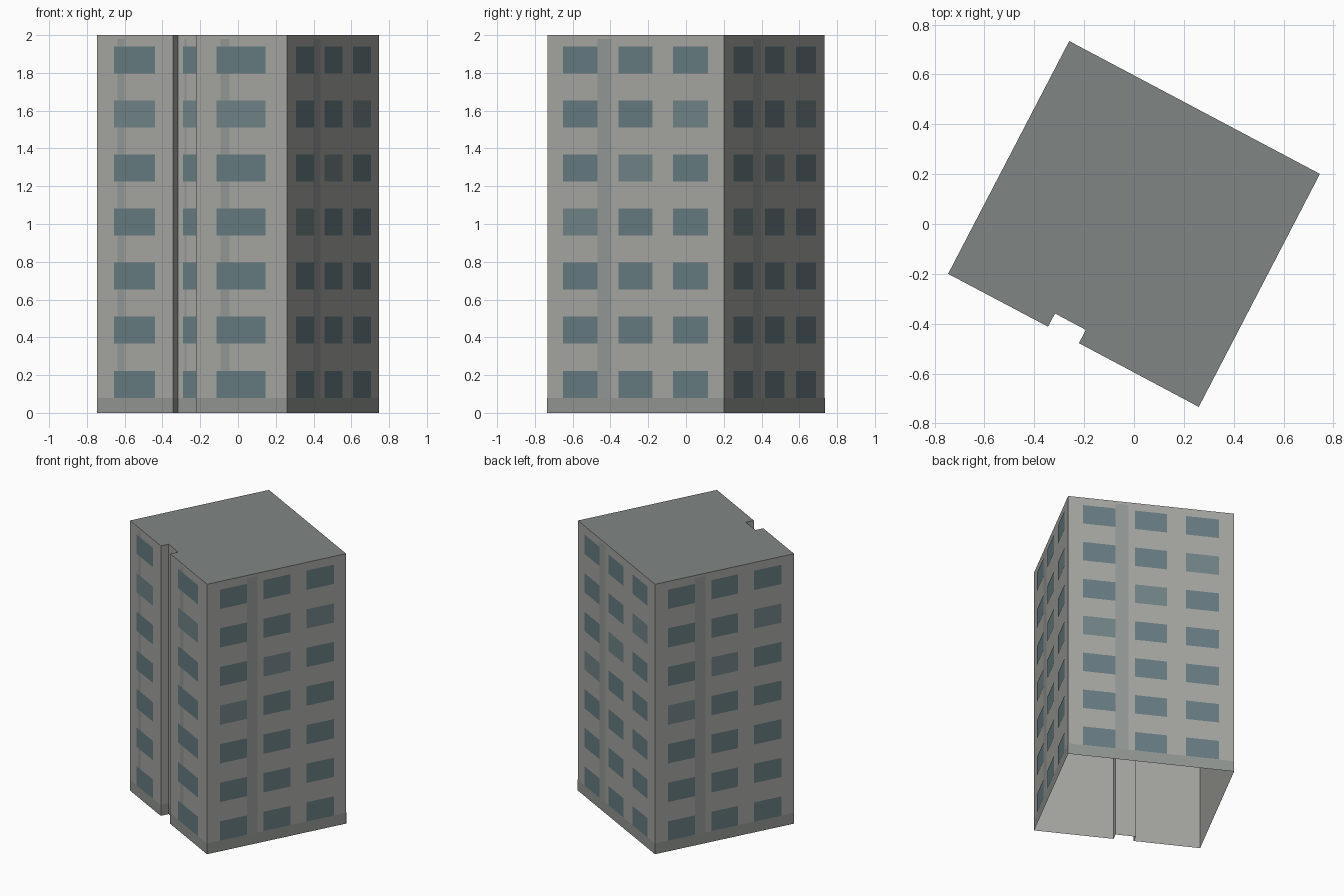
import bpy
import bmesh
from mathutils import Vector

if "Cube" in bpy.data.objects:
    bpy.data.objects.remove(bpy.data.objects["Cube"])

H = 2.0
PLINTH = 0.08
FLOORS = 7
PITCH, WIN_H = 0.2862, 0.143

# Footprint, counter-clockwise from the left corner, with the entrance slot in front
PLAN = [Vector((x, y, 0)) for x, y in [
    (-0.746, -0.200), (-0.345, -0.412), (-0.317, -0.359), (-0.193, -0.425),
    (-0.221, -0.478), (0.260, -0.734), (0.746, 0.201), (-0.260, 0.734)]]

# Facade layouts: window spans, strip span (fractions of wall length), paler panes (floor, column)
NARROW = ([(0.224, 0.765)], (0.27, 0.365), {(5, 0)})
WIDE = ([(0.09, 0.285), (0.403, 0.597), (0.712, 0.91)], (0.285, 0.363),
        {(5, 2), (4, 1), (3, 0)})
LAYOUT = {0: NARROW, 2: NARROW, 4: NARROW, 5: WIDE, 6: WIDE, 7: WIDE}


def make_material(name, rgb):
    mat = bpy.data.materials.new(name)
    linear = [((c / 255 + 0.055) / 1.055) ** 2.4 for c in rgb]
    mat.diffuse_color = (*linear, 1)
    mat.use_nodes = True
    mat.node_tree.nodes["Principled BSDF"].inputs["Base Color"].default_value = mat.diffuse_color
    return mat


def make_object(name, bm, mat):
    mesh = bpy.data.meshes.new(name)
    bm.to_mesh(mesh)
    bm.free()
    mesh.materials.append(mat)
    obj = bpy.data.objects.new(name, mesh)
    bpy.context.collection.objects.link(obj)
    return obj


def panel(bm, i, u0, u1, z0, z1, lift=0.0):
    """Upright rectangle on wall i, lifted slightly outwards."""
    a, b = PLAN[i], PLAN[(i + 1) % len(PLAN)]
    d = (b - a).normalized()
    out = Vector((d.y, -d.x, 0)) * lift
    p, q = a.lerp(b, u0) + out, a.lerp(b, u1) + out
    up0, up1 = Vector((0, 0, z0)), Vector((0, 0, z1))
    bm.faces.new([bm.verts.new(v) for v in (p + up0, q + up0, q + up1, p + up1)])


walls, plinth, strips, panes, pale = (bmesh.new() for _ in range(5))

for i in range(len(PLAN)):
    # Thin shell walls, open underneath, with a base band
    panel(walls, i, 0, 1, 0, H)
    panel(plinth, i, 0, 1, 0, PLINTH, 0.0015)
    if i not in LAYOUT:
        continue
    # Vertical strip and rows of windows
    spans, strip, light = LAYOUT[i]
    panel(strips, i, *strip, PLINTH, 1.98, 0.0015)
    for floor in range(FLOORS):
        z = PLINTH + floor * PITCH
        for col, (u0, u1) in enumerate(spans):
            target = pale if (floor, col) in light else panes
            panel(target, i, u0, u1, z, z + WIN_H, 0.003)

bmesh.ops.remove_doubles(walls, verts=walls.verts, dist=1e-5)

# Flat roof
roof = bmesh.new()
roof.faces.new([roof.verts.new(p + Vector((0, 0, H))) for p in PLAN])

make_object("walls", walls, make_material("concrete", (166, 167, 162)))
make_object("roof", roof, make_material("roof_grey", (128, 134, 131)))
make_object("plinth", plinth, make_material("base_grey", (146, 150, 146)))
make_object("facade_strips", strips, make_material("strip_grey", (148, 153, 150)))
make_object("windows", panes, make_material("glass", (103, 124, 130)))
make_object("pale_windows", pale, make_material("pale_glass", (113, 132, 135)))
